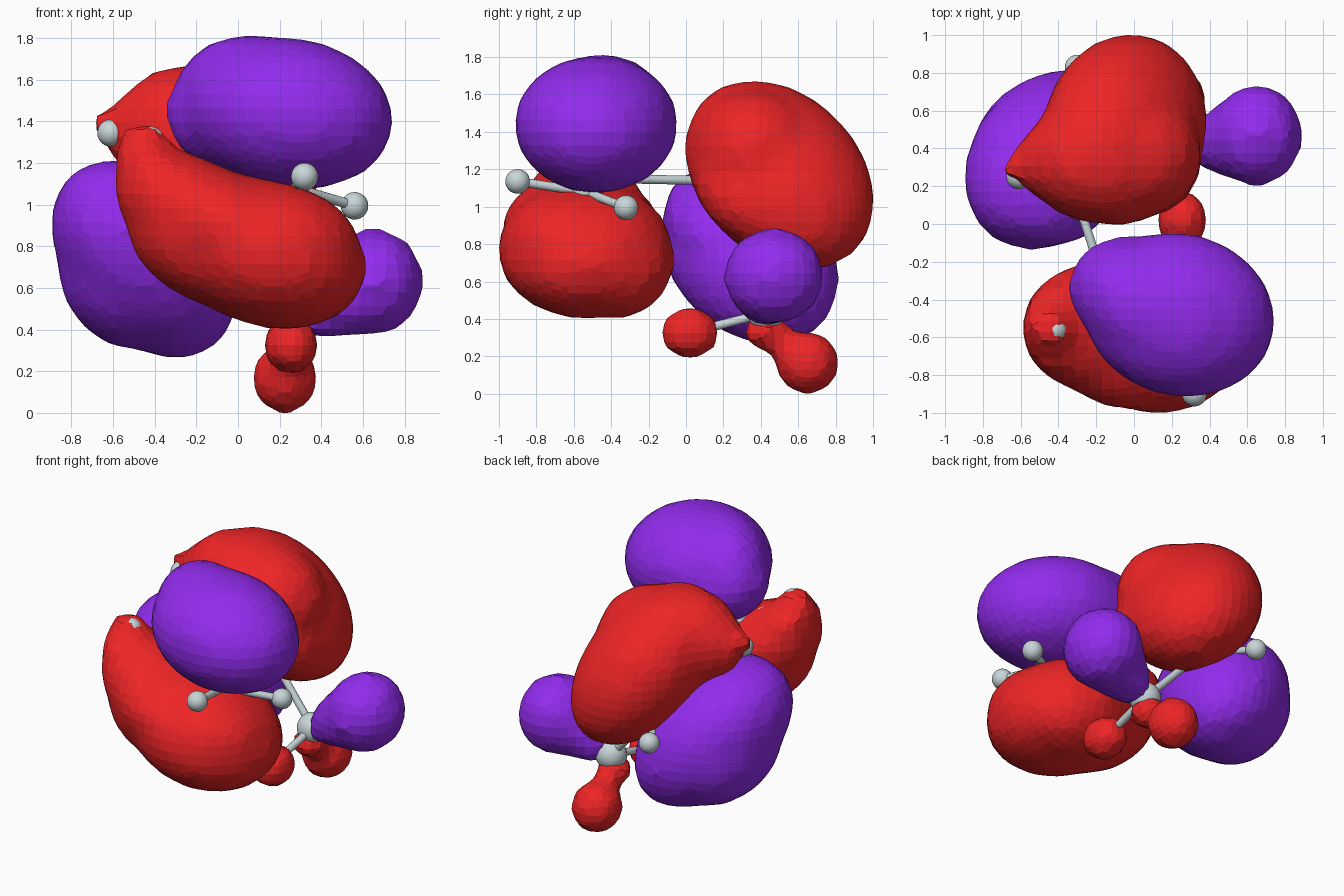
import bpy, bmesh, math
from mathutils import Vector, Matrix


def material(name, rgb):
    m = bpy.data.materials.new(name)
    m.diffuse_color = (*rgb, 1)
    return m


RED = material("red", (0.86, 0.018, 0.02))
PURPLE = material("purple", (0.29, 0.025, 0.86))
PALE = material("pale_grey", (0.58, 0.67, 0.69))


def make_object(name, bm, mat):
    me = bpy.data.meshes.new(name)
    bm.to_mesh(me)
    bm.free()
    me.materials.append(mat)
    ob = bpy.data.objects.new(name, me)
    bpy.context.collection.objects.link(ob)
    return ob


def ellipsoid_matrix(centre, half, tilt=(0, 0, 0)):
    """Ellipsoid with exact half extents; tilt = xy, xz, yz correlations."""
    xy, xz, yz = tilt
    b = math.sqrt(1 - xy * xy)
    c = (yz - xy * xz) / b
    d = math.sqrt(1 - xz * xz - c * c)
    hx, hy, hz = (h + 0.009 for h in half)  # makes up for the softening
    shape = Matrix(((hx, 0, 0), (hy * xy, hy * b, 0), (hz * xz, hz * c, hz * d)))
    return Matrix.Translation(centre) @ shape.to_4x4()


def lobe(name, mat, parts, voxel=0.068):
    """Ellipsoids fused into one faceted blob."""
    bm = bmesh.new()
    for part in parts:
        bmesh.ops.create_icosphere(bm, subdivisions=4, radius=1,
                                   matrix=ellipsoid_matrix(*part))
    ob = make_object(name, bm, mat)
    mod = ob.modifiers.new("fuse", 'REMESH')
    mod.mode = 'VOXEL'
    mod.voxel_size = voxel
    mod = ob.modifiers.new("soften", 'SMOOTH')
    mod.factor = 0.5
    mod.iterations = 2
    return ob


def ball(name, centre, radius):
    bm = bmesh.new()
    bmesh.ops.create_uvsphere(bm, u_segments=24, v_segments=14, radius=radius,
                              matrix=Matrix.Translation(centre))
    for f in bm.faces:
        f.smooth = True
    make_object(name, bm, PALE)


def stick(name, a, b, radius=0.024):
    a, b = Vector(a), Vector(b)
    rot = (b - a).to_track_quat('Z', 'Y').to_matrix().to_4x4()
    bm = bmesh.new()
    bmesh.ops.create_cone(bm, cap_ends=True, segments=14, radius1=radius, radius2=radius,
                          depth=(b - a).length,
                          matrix=Matrix.Translation((a + b) / 2) @ rot)
    for f in bm.faces:
        f.smooth = len(f.verts) == 4
    make_object(name, bm, PALE)


# large lobes, front pair
lobe("front_upper_lobe", PURPLE, [
    ((0.24, -0.48, 1.44), (0.50, 0.43, 0.36), (-0.08, -0.1, 0)),
    ((0.10, -0.45, 1.48), (0.40, 0.36, 0.33), (-0.3, -0.1, 0)),
    ((0.18, -0.46, 1.33), (0.46, 0.37, 0.22), (-0.2, -0.45, 0)),
    ((0.15, -0.37, 1.44), (0.45, 0.30, 0.31), (-0.1, -0.15, 0)),
    ((-0.05, -0.34, 1.42), (0.29, 0.27, 0.26), (0, -0.1, 0))])
lobe("front_lower_lobe", RED, [
    ((0.13, -0.54, 0.77), (0.48, 0.46, 0.36), (0, -0.2, 0)),
    ((0.17, -0.38, 0.72), (0.38, 0.31, 0.31), (0, -0.2, 0)),
    ((0.20, -0.60, 0.83), (0.38, 0.37, 0.27), (0, -0.15, 0)),
    ((0.0, -0.56, 0.87), (0.46, 0.42, 0.31), (0, -0.45, 0)),
    ((-0.15, -0.55, 0.82), (0.38, 0.35, 0.31), (0, -0.3, 0)),
    ((-0.19, -0.55, 0.94), (0.40, 0.34, 0.32), (0, -0.45, 0)),
    ((-0.31, -0.55, 1.10), (0.28, 0.27, 0.19), (0, -0.55, 0)),
    ((-0.45, -0.55, 1.23), (0.14, 0.13, 0.16))])

# large lobes, back pair
lobe("back_upper_lobe", RED, [
    ((-0.05, 0.5, 1.17), (0.43, 0.50, 0.50), (0.08, -0.33, -0.28)),
    ((0.04, 0.34, 1.12), (0.31, 0.30, 0.31), (0, -0.35, -0.2)),
    ((-0.10, 0.50, 1.10), (0.33, 0.42, 0.42), (0, -0.6, -0.35)),
    ((0.02, 0.36, 1.32), (0.33, 0.31, 0.30), (0, -0.1, 0)),
    ((-0.20, 0.34, 1.28), (0.35, 0.33, 0.37), (0, -0.3, 0)),
    ((-0.36, 0.33, 1.40), (0.26, 0.23, 0.26), (0, 0.3, 0)),
    ((-0.60, 0.30, 1.39), (0.09, 0.08, 0.08))])
lobe("back_lower_lobe", PURPLE, [
    ((-0.45, 0.34, 0.74), (0.44, 0.47, 0.47), (0.2, -0.35, -0.25)),
    ((-0.44, 0.22, 0.91), (0.34, 0.33, 0.30), (0, -0.4, -0.2)),
    ((-0.52, 0.36, 0.68), (0.34, 0.40, 0.37), (0.1, -0.1, -0.1)),
    ((-0.35, 0.36, 0.69), (0.31, 0.36, 0.33), (0, -0.4, -0.2))])

# small lobes around the end carbon
lobe("side_lobe", PURPLE, [
    ((0.65, 0.47, 0.63), (0.235, 0.262, 0.25)),
    ((0.51, 0.44, 0.55), (0.19, 0.19, 0.18)),
    ((0.40, 0.43, 0.48), (0.13, 0.14, 0.12))])
lobe("small_front_lobe", RED, [
    ((0.255, 0.02, 0.325), (0.125, 0.15, 0.13))], 0.05)
lobe("small_bottom_lobe", RED, [
    ((0.225, 0.65, 0.165), (0.15, 0.16, 0.16)),
    ((0.24, 0.53, 0.26), (0.08, 0.09, 0.08)),
    ((0.25, 0.43, 0.33), (0.10, 0.12, 0.09))], 0.05)

# carbon chain
carbons = [(0.27, -0.54, 1.08), (-0.13, -0.40, 1.15), (-0.29, 0.10, 1.14),
           (-0.14, 0.49, 0.88), (0.27, 0.43, 0.43)]
for i, c in enumerate(carbons):
    ball(f"carbon_{i + 1}", c, 0.10 if i == 4 else 0.07)
for i in range(4):
    stick(f"chain_bond_{i + 1}", carbons[i], carbons[i + 1])

# hydrogens: index of carbon, position
hydrogens = [(0, (0.32, -0.90, 1.135)), (0, (0.56, -0.32, 0.995)),
             (1, (-0.42, -0.56, 1.31)), (2, (-0.61, 0.25, 1.345)),
             (3, (-0.30, 0.83, 0.815)), (4, (0.60, 0.46, 0.60)),
             (4, (0.25, 0.03, 0.33)), (4, (0.225, 0.65, 0.17))]
for i, (k, p) in enumerate(hydrogens):
    ball(f"hydrogen_{i + 1}", p, 0.066)
    stick(f"hydrogen_bond_{i + 1}", carbons[k], p)
